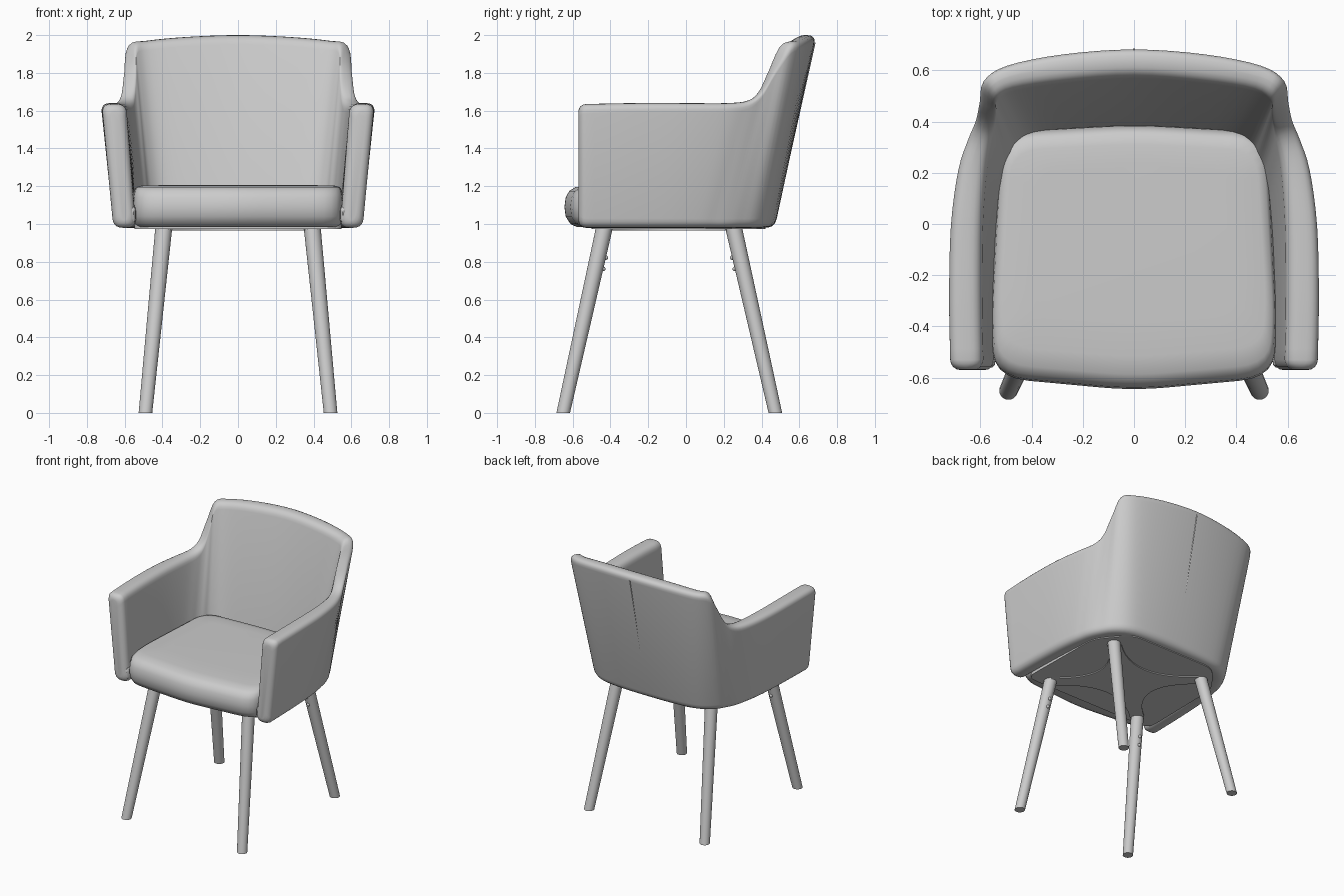
import bpy, bmesh
from math import sin, cos, pi, radians
from mathutils import Vector

cube = bpy.data.objects.get("Cube")
if cube:
    bpy.data.objects.remove(cube)

grey = bpy.data.materials.new("warm_grey")
grey.use_nodes = True
COLOUR = (0.6, 0.6, 0.6, 1)
grey.diffuse_color = COLOUR
grey.node_tree.nodes["Principled BSDF"].inputs["Base Color"].default_value = COLOUR


def finish(name, bm, angle=40):
    """Turn a bmesh into a smooth shaded object."""
    bmesh.ops.recalc_face_normals(bm, faces=bm.faces)
    mesh = bpy.data.meshes.new(name)
    bm.to_mesh(mesh)
    bm.free()
    mesh.materials.append(grey)
    obj = bpy.data.objects.new(name, mesh)
    bpy.context.collection.objects.link(obj)
    bpy.ops.object.select_all(action='DESELECT')
    obj.select_set(True)
    bpy.context.view_layer.objects.active = obj
    bpy.ops.object.shade_smooth_by_angle(angle=radians(angle))
    return obj


def loft(name, rings, angle=40):
    """Skin closed rings and cap both ends."""
    bm = bmesh.new()
    loops = [[bm.verts.new(p) for p in ring] for ring in rings]
    for a, b in zip(loops, loops[1:]):
        for i in range(len(a)):
            j = (i + 1) % len(a)
            bm.faces.new((a[i], a[j], b[j], b[i]))
    bm.faces.new(loops[0])
    bm.faces.new(loops[-1])
    return finish(name, bm, angle)


def rounded(corners, radius, steps=5):
    """Closed outline with every corner rounded."""
    pts = []
    for i, p in enumerate(corners):
        ends = []
        for q in (corners[i - 1], corners[(i + 1) % len(corners)]):
            d = q - p
            ends.append(p + d.normalized() * min(radius, d.length * 0.48))
        for k in range(steps + 1):
            t = k / steps
            pts.append(ends[0] * (1 - t) ** 2 + p * 2 * t * (1 - t) + ends[1] * t * t)
    return pts


def spline(rows, steps):
    """Catmull-Rom interpolation through rows of numbers."""
    rows = [Vector(r) for r in rows]
    out = []
    for i in range(len(rows) - 1):
        a, b, c, d = rows[max(i - 1, 0)], rows[i], rows[i + 1], rows[min(i + 2, len(rows) - 1)]
        for k in range(steps):
            t = k / steps
            out.append(b + (c - a) * t / 2 + (a * 2 - b * 5 + c * 4 - d) * t * t / 2
                       + (b * 3 - a - c * 3 + d) * t ** 3 / 2)
    return out + [rows[-1]]


# Wraparound shell: top x y z, bottom x y, inward angle, top thickness
half = [
    (0, .69, 2, 0, .47, 270, .11),
    (.28, .67, 1.99, .22, .465, 265, .11),
    (.5, .625, 1.97, .4, .44, 254, .1),
    (.59, .565, 1.95, .51, .37, 235, .09),
    (.605, .48, 1.83, .57, .28, 212, .075),
    (.62, .41, 1.71, .6, .21, 200, .075),
    (.65, .34, 1.655, .615, .14, 190, .09),
    (.69, .22, 1.64, .63, .06, 184, .11),
    (.72, 0, 1.64, .645, -.08, 180, .125),
    (.727, -.28, 1.64, .655, -.3, 180, .13),
    (.722, -.53, 1.635, .66, -.53, 180, .13),
]
mirrored = [(-x, y, z, -bx, by, 540 - a, t) for x, y, z, bx, by, a, t in half[:0:-1]]
BASE = 0.98


def section(row, inset=0, forward=0):
    x, y, z, bx, by, a, t = row
    inward = Vector((cos(radians(a)), sin(radians(a)), 0))
    lift, ahead = Vector((0, 0, inset)), Vector((0, -forward, 0))
    top, low = Vector((x, y, z)) + ahead - lift, Vector((bx, by, BASE)) + ahead + lift
    corners = [low + inward * inset, top + inward * inset,
               top + inward * (t - inset), low + inward * (.12 - inset)]
    return rounded(corners, .05)


rows = spline(mirrored + half, 4)
bulge = [(.04 * (1 - cos(k * pi / 8)), .04 * sin(k * pi / 8)) for k in range(1, 5)]
rings = [section(rows[0], *b) for b in reversed(bulge)]
rings += [section(r) for r in rows]
rings += [section(rows[-1], *b) for b in bulge]
loft("back_and_arms", rings)

# Seat cushion with a rolled front edge
plan = rounded([Vector(p) for p in ((-.54, -.6), (0, -.65), (.54, -.6), (.56, -.4),
                                    (.52, .36), (0, .39), (-.52, .36), (-.56, -.4))], .13)
levels = ((.985, .04, .1), (1, .015, .05), (1.04, 0, .01), (1.09, 0, 0), (1.14, 0, .01),
          (1.175, .01, .04), (1.195, .03, .09), (1.203, .08, .2), (1.206, .3, .4))
loft("seat_cushion", [[(p.x * (1 - dx), p.y * (1 - dy), z) for p in plan]
                      for z, dx, dy in levels], 60)

# Underside panel
under = rounded([Vector(p) for p in ((-.55, -.5), (.55, -.5), (.54, .2), (.36, .42),
                                     (-.36, .42), (-.54, .2))], .08)
loft("underside_panel", [[(p.x, p.y, z) for p in under] for z in (.974, 1.02)])

# Four-armed mounting frame with concave sides
corners = [Vector((sx * .42, y)) for sx, y in ((-1, -.46), (1, -.46), (1, .28), (-1, .28))]
centre = Vector((0, -.09))
outline = []
for i, p in enumerate(corners):
    q = corners[(i + 1) % 4]
    side = (q - p).normalized() * .07
    mid = centre + ((p + q) / 2 - centre) * .1
    for k in range(13):
        t = k / 12
        outline.append((p + side) * (1 - t) ** 2 + mid * 2 * t * (1 - t) + (q - side) * t * t)
loft("mounting_frame", [[(p.x, p.y, z) for p in outline] for z in (.966, .98)])

# Splayed tapered legs with a mounting disc and two bolts each
for end, top_y, foot_y in (("front", -.43, -.65), ("back", .25, .473)):
    for side, s in (("left", 1), ("right", -1)):
        top, foot = Vector((s * .392, top_y, .99)), Vector((s * .49, foot_y, 0))
        leg = [[foot.lerp(top, t) + Vector((cos(a), sin(a), 0)) * (.036 + .009 * t)
                for a in (k * pi / 12 for k in range(24))] for t in (0, .5, 1)]
        loft(f"{end}_{side}_leg", leg)
        bm = bmesh.new()
        face = 1 if end == "front" else -1
        for t in (.77, .83):
            p = foot.lerp(top, t) + Vector((0, face * .043, 0))
            ball = bmesh.ops.create_uvsphere(bm, u_segments=12, v_segments=8, radius=.012)
            bmesh.ops.translate(bm, verts=ball["verts"], vec=p)
        finish(f"{end}_{side}_leg_bolts", bm)

# Padded lips where the arms meet the seat front
for side, s in (("left", 1), ("right", -1)):
    lip = rounded([Vector((s * x, z)) for x, z in ((.54, 1), (.61, 1), (.61, 1.1), (.54, 1.1))], .03)
    mid = Vector((s * .575, 1.05))
    loft(f"{side}_arm_lip", [[(*(mid + (p - mid) * k)[:1], y, (mid + (p - mid) * k).y) for p in lip]
                             for y, k in ((-.4, 1), (-.53, 1), (-.55, .9), (-.56, .6))])

# Stitched seam down the middle of the back
low, high = Vector((0, .472, 1.02)), Vector((0, .682, 1.96))
loft("back_seam", [[low.lerp(high, t) + Vector((cos(a), sin(a), 0)) * .004
                    for a in (k * pi / 4 for k in range(8))] for t in (0, 1)])
